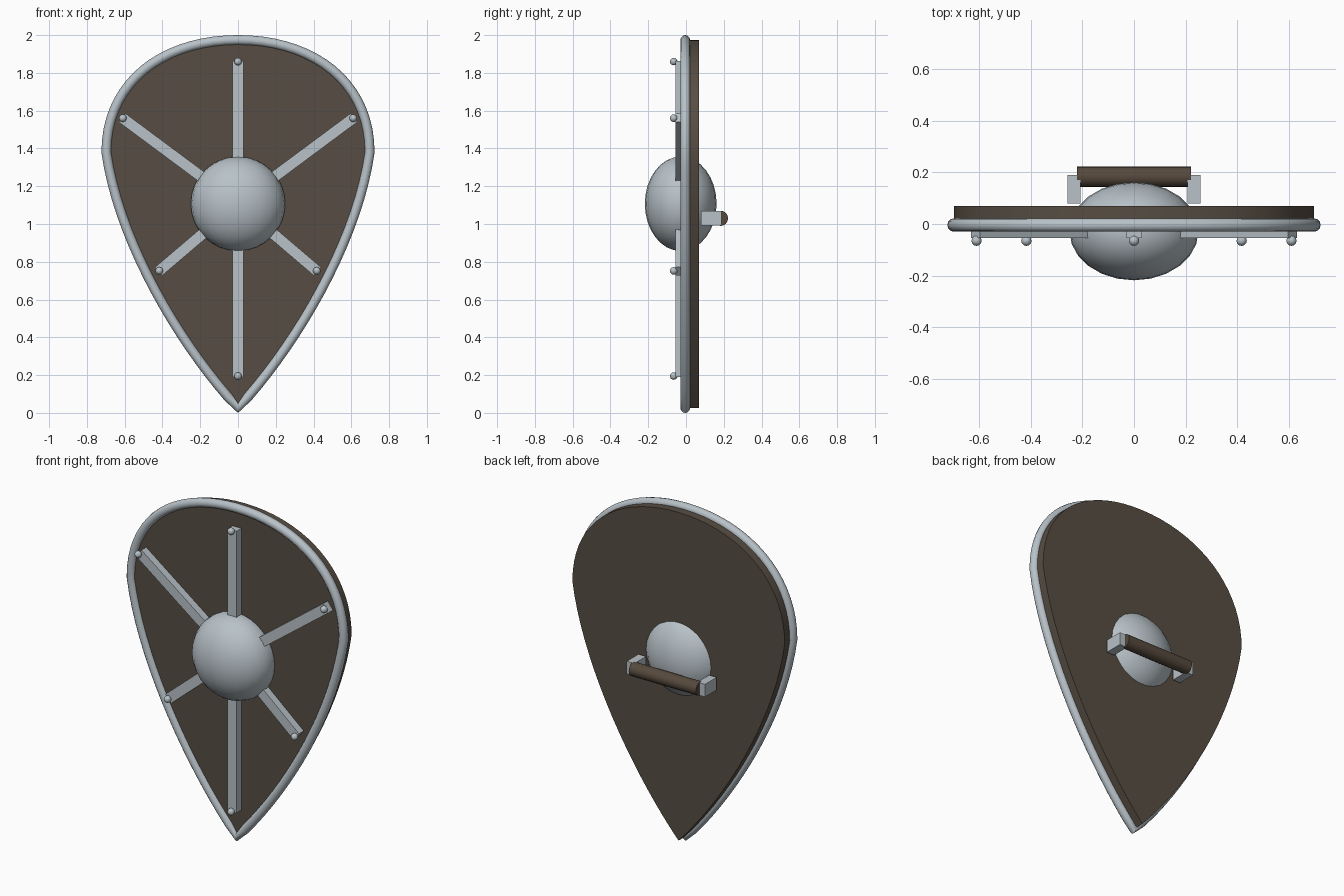
import bpy, bmesh, math
from mathutils import Vector, Matrix

if "Cube" in bpy.data.objects:
    bpy.data.objects.remove(bpy.data.objects["Cube"])

def mat(name, c):
    m = bpy.data.materials.new(name)
    m.diffuse_color = (*c, 1)
    m.use_nodes = True
    m.node_tree.nodes["Principled BSDF"].inputs["Base Color"].default_value = m.diffuse_color
    return m

WOOD = mat("dark_wood", (0.095, 0.075, 0.056))
GRIP = mat("grip_wood", (0.095, 0.068, 0.047))
STEEL = mat("steel", (0.48, 0.54, 0.58))

def finish(name, bm, material, smooth=False):
    bmesh.ops.recalc_face_normals(bm, faces=bm.faces[:])
    me = bpy.data.meshes.new(name)
    bm.to_mesh(me)
    bm.free()
    ob = bpy.data.objects.new(name, me)
    bpy.context.collection.objects.link(ob)
    me.materials.append(material)
    if smooth:
        bpy.ops.object.select_all(action='DESELECT')
        ob.select_set(True)
        bpy.context.view_layer.objects.active = ob
        bpy.ops.object.shade_smooth_by_angle(angle=math.radians(40))
    return ob

def box(name, centre, size, material, angle=0.0):
    bm = bmesh.new()
    m = (Matrix.Translation(centre) @ Matrix.Rotation(-angle, 4, 'Y')
         @ Matrix.Diagonal((*size, 1)))
    bmesh.ops.create_cube(bm, size=1, matrix=m)
    return finish(name, bm, material)

def ball(name, centre, radii, material, seg, rings):
    bm = bmesh.new()
    bmesh.ops.create_uvsphere(bm, u_segments=seg, v_segments=rings, radius=1,
                              matrix=Matrix.Translation(centre) @ Matrix.Diagonal((*radii, 1)))
    return finish(name, bm, material, True)

def bezier(p, n):
    out = []
    for i in range(n):
        t = i / n
        w = ((1 - t) ** 3, 3 * t * (1 - t) ** 2, 3 * t * t * (1 - t), t ** 3)
        out.append((sum(a * q[0] for a, q in zip(w, p)), sum(a * q[1] for a, q in zip(w, p))))
    return out

# Teardrop outline in x, z: right half, then mirrored
half = bezier([(0, 1.974), (0.4, 1.974), (0.697, 1.75), (0.697, 1.38)], 18)
half += bezier([(0.697, 1.38), (0.63, 0.9), (0.3, 0.35), (0, 0.026)], 18)
outline = half + [(0, 0.026)] + [(-x, z) for x, z in reversed(half[1:])]

# Wooden body
bm = bmesh.new()
front = [bm.verts.new((x, -0.01, z)) for x, z in outline]
back = [bm.verts.new((x, 0.07, z)) for x, z in outline]
bm.faces.new(front)
bm.faces.new(back[::-1])
n = len(outline)
for i in range(n):
    j = (i + 1) % n
    bm.faces.new((front[i], front[j], back[j], back[i]))
finish("shield_body", bm, WOOD, True)

# Round rim swept along the outline
bm = bmesh.new()
R, S = 0.026, 12
rings = []
for i, (x, z) in enumerate(outline):
    a, b = Vector(outline[i - 1]), Vector(outline[(i + 1) % n])
    p = Vector((x, z))
    t = ((p - a).normalized() + (b - p).normalized()).normalized()
    rings.append([bm.verts.new((x + t.y * R * math.cos(k * math.tau / S),
                                -0.004 + R * math.sin(k * math.tau / S),
                                z - t.x * R * math.cos(k * math.tau / S))) for k in range(S)])
for i in range(n):
    r, q = rings[i], rings[(i + 1) % n]
    for k in range(S):
        l = (k + 1) % S
        bm.faces.new((r[k], r[l], q[l], q[k]))
finish("rim", bm, STEEL, True)

# Central boss
HUB = Vector((0, -0.028, 1.107))
ball("boss", HUB, (0.25, 0.19, 0.25), STEEL, 24, 16)

# Radiating bars with a rivet near each outer end
ends = [(0, 1.86), (0, 0.195)]
for s in (-1, 1):
    ends += [(0.61 * s, 1.56), (0.417 * s, 0.752)]
for i, (x, z) in enumerate(ends):
    d = Vector((x, z - HUB.z))
    r0, r1 = 0.22, d.length + 0.004
    u = d.normalized() * (r0 + r1) / 2
    box(f"bar_{i}", (u.x, -0.03, HUB.z + u.y), (r1 - r0, 0.05, 0.058),
        STEEL, math.atan2(d.y, d.x))
    ball(f"rivet_{i}", (x, -0.065, z), (0.02, 0.02, 0.02), STEEL, 12, 8)

# Handle at the back and its two brackets
bm = bmesh.new()
bmesh.ops.create_cone(bm, cap_ends=True, segments=16, radius1=0.04, radius2=0.04, depth=0.44,
                      matrix=Matrix.Translation((0, 0.183, 1.03)) @ Matrix.Rotation(math.pi / 2, 4, 'Y'))
finish("handle_grip", bm, GRIP, True)
for s, side in ((-1, "left"), (1, "right")):
    box(f"handle_bracket_{side}", (0.232 * s, 0.134, 1.03), (0.05, 0.11, 0.075), STEEL)
